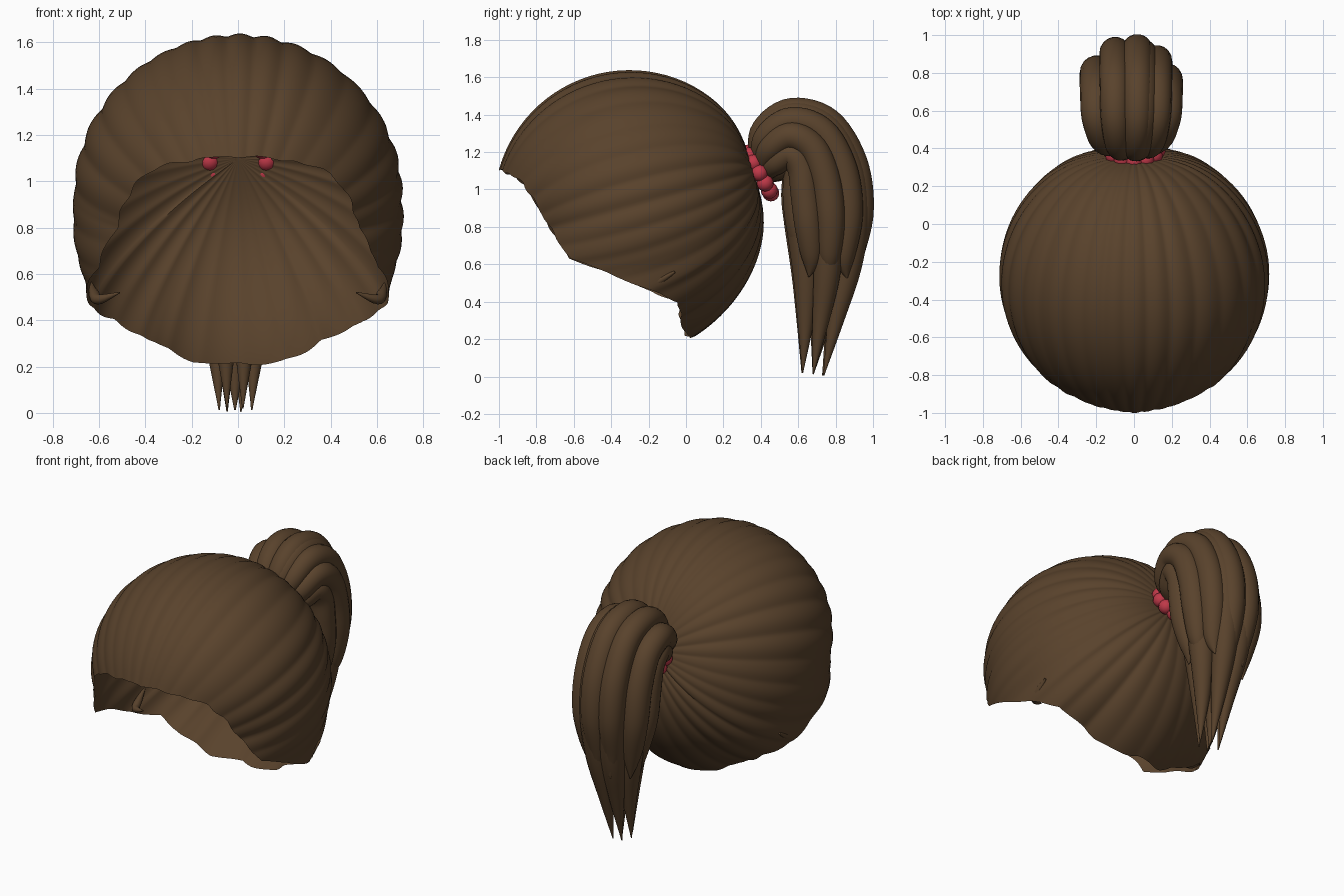
import bpy, bmesh, math
from mathutils import Vector

if "Cube" in bpy.data.objects:
    bpy.data.objects.remove(bpy.data.objects["Cube"])


def material(name, rgb):
    m = bpy.data.materials.new(name)
    m.diffuse_color = (*rgb, 1)
    m.use_nodes = True
    m.node_tree.nodes["Principled BSDF"].inputs["Base Color"].default_value = m.diffuse_color
    return m


BROWN = material("brown hair", (0.100, 0.055, 0.025))
RED = material("red band", (0.52, 0.04, 0.065))


def finish(name, bm, mat, angle=50):
    bmesh.ops.recalc_face_normals(bm, faces=bm.faces)
    me = bpy.data.meshes.new(name)
    bm.to_mesh(me)
    bm.free()
    me.materials.append(mat)
    ob = bpy.data.objects.new(name, me)
    bpy.context.collection.objects.link(ob)
    bpy.ops.object.select_all(action='DESELECT')
    ob.select_set(True)
    bpy.context.view_layer.objects.active = ob
    bpy.ops.object.shade_smooth_by_angle(angle=math.radians(angle))
    return ob


def bridge(bm, a, b):
    n = len(a)
    for i in range(n):
        j = (i + 1) % n
        bm.faces.new((a[i], a[j], b[j], b[i]))


# --- Swept-back cap: ridged shell in polar form around the knot ---
CENTER = Vector((0, -0.30, 0.91))
AXIS = Vector((0, 0.962, 0.273))
UP = Vector((0, -0.273, 0.962))
RADIUS = 0.722
SEAM = 2.2
RIM = [(0, -1, 1.10), (0.2, -0.965, 1.085), (0.4, -0.87, 1.03),
       (0.52, -0.73, 0.80), (0.6, -0.62, 0.63), (0.645, -0.42, 0.56),
       (0.64, -0.2, 0.465), (0.54, -0.04, 0.40), (0.36, -0.03, 0.31),
       (0.19, 0.0, 0.22), (0, 0.05, 0.215)]
polar = []
for p in RIM:
    v = Vector(p) - CENTER
    polar.append((math.atan2(v.x, v.dot(UP)), math.acos(v.dot(AXIS) / v.length), v.length))


def rim_at(phi):
    for a, b in zip(polar, polar[1:]):
        if phi <= b[0] + 1e-6:
            t = (phi - a[0]) / (b[0] - a[0])
            return a[1] + (b[1] - a[1]) * t, a[2] + (b[2] - a[2]) * t
    return polar[-1][1:]


def cap_point(phi, t):
    a = abs(phi)
    end, r_end = rim_at(a)
    end += 0.01 * math.sin(19 * phi) * min(1, a)
    th = 0.02 + (end - 0.02) * t
    r = RADIUS - 0.035 * math.exp(-(th / 0.35) ** 2)
    r += (r_end - RADIUS) * t ** 2.5
    # soft uneven ridges, fading towards the rim
    wave = math.sin(16 * phi + 1.1 * math.sin(3 * phi + 0.5) + 0.8)
    ridge = math.sqrt(wave * wave + 0.03)
    amp = 0.018 * (0.75 + 0.25 * math.sin(5 * phi + 1)) * math.sin(th) * (1 - 0.4 * t ** 3)
    r += amp * (ridge - 0.65)
    side = UP * math.cos(phi) + Vector((1, 0, 0)) * math.sin(phi)
    # fuller below the knot, with the nape tucked under the side hair
    r += 0.03 * max(0, -math.cos(phi)) * math.sin(th) * (1 - t)
    if a > SEAM:
        r -= 0.010 * math.sin(th) * (1 - t)
    return CENTER + (AXIS * math.cos(th) + side * math.sin(th)) * r


bm = bmesh.new()
N, M = 320, 36
rings = [[bm.verts.new(cap_point(-math.pi + 2 * math.pi * i / N, k / M))
          for i in range(N)] for k in range(M + 1)]
for a, b in zip(rings, rings[1:]):
    bridge(bm, a, b)
bm.faces.new(rings[0])
finish("swept_back_hair", bm, BROWN)


# --- Tapered locks ---
def spline(pts, t):
    """Catmull-Rom through tuples, t in 0..1"""
    f = min(t, 0.99999) * (len(pts) - 1)
    i = int(f)
    f -= i
    p = [pts[min(max(i + k, 0), len(pts) - 1)] for k in (-1, 0, 1, 2)]
    return [0.5 * (2 * b + (c - a) * f + (2 * a - 5 * b + 4 * c - d) * f * f
                   + (3 * b - a - 3 * c + d) * f ** 3) for a, b, c, d in zip(*p)]


def add_lock(bm, path, steps=44, sides=18):
    """path: (x, y, z, radius)"""
    samples = [spline(path, k / steps) for k in range(steps + 1)]
    prev = None
    for k, s in enumerate(samples):
        tan = (Vector(samples[min(k + 1, steps)][:3]) - Vector(samples[max(k - 1, 0)][:3])).normalized()
        u = (Vector((1, 0, 0)) - tan * tan.x).normalized()
        w = tan.cross(u)
        r = max(s[3], 0.003)
        ring = [bm.verts.new(Vector(s[:3]) + (u * math.cos(q) + w * math.sin(q)) * r)
                for q in (2 * math.pi * i / sides for i in range(sides))]
        if prev:
            bridge(bm, prev, ring)
        else:
            bm.faces.new(ring)
        prev = ring
    bm.faces.new(prev)


# outer and inner guide lines in y, z; then sideways spread and thickness
OUTER = [(0.39, 1.13), (0.41, 1.29), (0.555, 1.395), (0.745, 1.34), (0.87, 1.13),
         (0.905, 0.88), (0.875, 0.60), (0.81, 0.32), (0.74, 0.005)]
INNER = [(0.43, 1.07), (0.49, 1.11), (0.565, 1.15), (0.595, 1.07), (0.595, 0.95),
         (0.61, 0.80), (0.635, 0.55), (0.635, 0.30), (0.62, 0.02)]
SPREAD = [0.06, 0.13, 0.165, 0.17, 0.17, 0.165, 0.14, 0.105, 0.085]
THICK = [0.05, 0.085, 0.098, 0.103, 0.106, 0.102, 0.088, 0.055, 0.003]


def lock_path(u, w, scale=1.0):
    return [(u * sp - 0.013, oy + (iy - oy) * w, oz + (iz - oz) * w, th * scale)
            for (oy, oz), (iy, iz), sp, th in zip(OUTER, INNER, SPREAD, THICK)]


# under layer running down to the fine tips
bm = bmesh.new()
for u, w, s in [(0.3, 0.03, 0.85), (-0.4, 0.08, 0.85), (-0.8, 0.5, 0.85), (0.85, 0.5, 0.85),
                (-0.4, 1.0, 0.82), (0.4, 0.97, 0.82), (0, 0.5, 1.1)]:
    add_lock(bm, lock_path(u, w, s))
finish("ponytail_tips", bm, BROWN)

# rounded top layer, each lock ending in a short point
bm = bmesh.new()
for u, w, s in [(0.18, -0.07, 0.78), (-0.52, -0.02, 0.78), (0.8, 0.12, 0.76),
                (-1.12, 0.32, 0.8), (1.12, 0.45, 0.78),
                (-1.08, 0.72, 0.74), (1.05, 0.85, 0.74), (-0.5, 1.0, 0.74), (0.45, 1.0, 0.74)]:
    p = lock_path(u, w, s)
    x, y, z, r = p[6]
    tip = (x * 0.95, y + 0.02 * (1 - 2 * w), 0.50 + 0.03 * u, 0.003)
    p[6:] = [(x, y, 0.64, r * 0.85), tip]
    add_lock(bm, p)
finish("ponytail_top_layer", bm, BROWN)

# --- Small loose tufts at the lower side corners ---
bm = bmesh.new()
for s in (-1, 1):
    add_lock(bm, [(s * 0.635, -0.06, 0.56, 0.006), (s * 0.622, -0.14, 0.515, 0.022),
                  (s * 0.60, -0.20, 0.49, 0.022), (s * 0.51, -0.25, 0.52, 0.003)], 14, 12)
finish("side_tufts", bm, BROWN)

# --- Hair band: ring of soft beads round the knot ---
bm = bmesh.new()
down = Vector((0, 0.5, -0.866))
for i in range(12):
    q = 2 * math.pi * i / 12
    c = Vector((0, 0.392, 1.088)) + (Vector((1, 0, 0)) * math.cos(q) + down * math.sin(q)) * 0.123
    made = bmesh.ops.create_uvsphere(bm, u_segments=16, v_segments=12, radius=0.045)
    bmesh.ops.translate(bm, verts=made["verts"], vec=c)
finish("hair_band", bm, RED)
